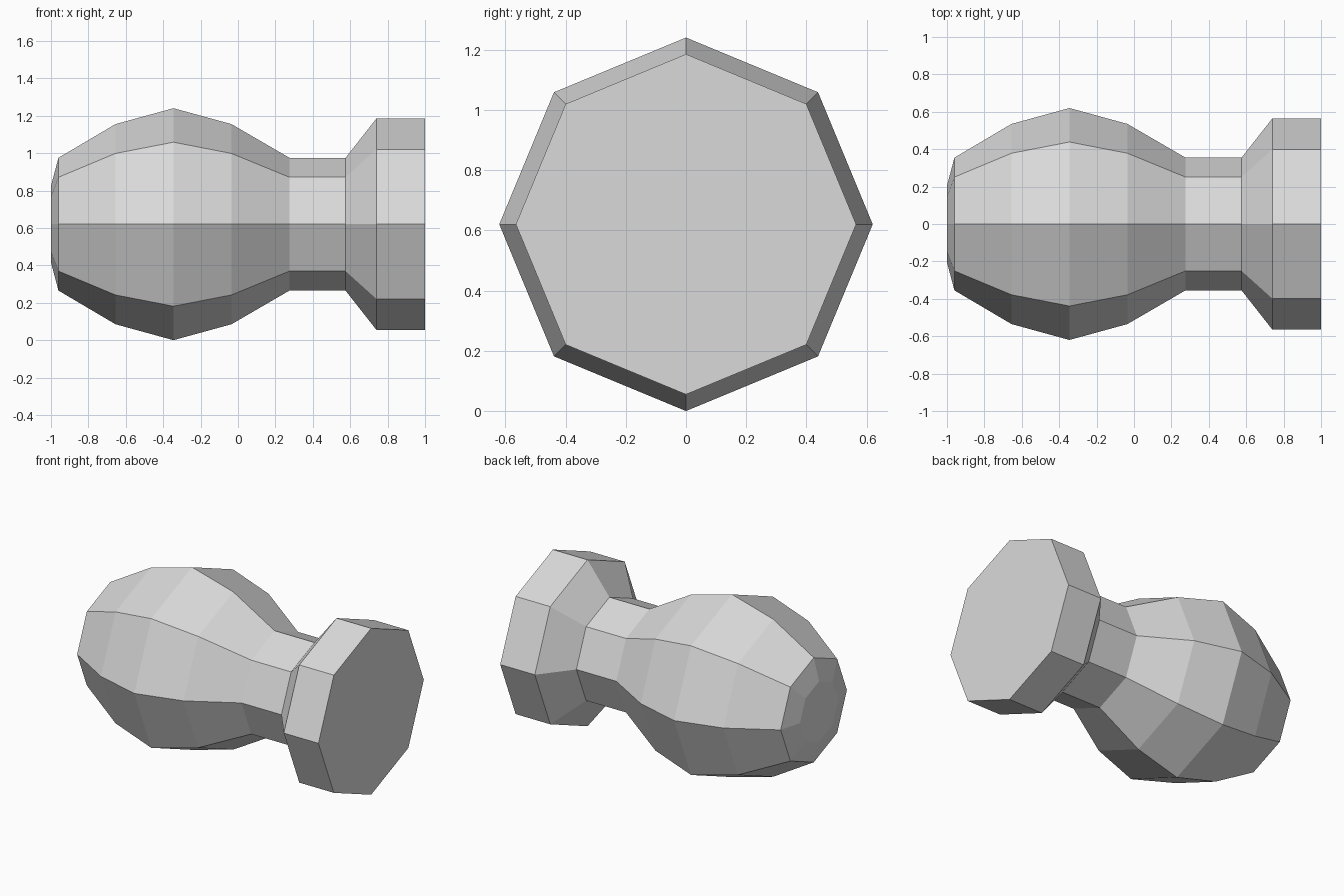
import bpy
import bmesh
from math import cos, sin, tau

cube = bpy.data.objects.get("Cube")
if cube:
    bpy.data.objects.remove(cube, do_unlink=True)

SIDES = 8
AXIS_HEIGHT = 0.62

# One plain grey for the whole knob
grey = bpy.data.materials.new("light_grey")
grey.use_nodes = True
colour = (0.7, 0.7, 0.7, 1)
grey.diffuse_color = colour
grey.node_tree.nodes["Principled BSDF"].inputs["Base Color"].default_value = colour

# Profile along x: (position, radius) from the rounded grip to the flat base
profile = [
    (-1.0, 0.205), (-0.96, 0.355),                       # blunt tip
    (-0.655, 0.535), (-0.345, 0.62), (-0.035, 0.535),    # bulging grip
    (0.275, 0.355), (0.575, 0.355),                      # neck
    (0.74, 0.565), (1.0, 0.565),                         # flared base
]


def lathe(name, profile, material):
    """Closed octagonal body turned around the x axis."""
    bm = bmesh.new()
    rings = []
    for x, radius in profile:
        rings.append([
            bm.verts.new((x, radius * cos(tau * i / SIDES), radius * sin(tau * i / SIDES)))
            for i in range(SIDES)
        ])
    for a, b in zip(rings, rings[1:]):
        for i in range(SIDES):
            j = (i + 1) % SIDES
            bm.faces.new((a[i], a[j], b[j], b[i]))
    bm.faces.new(rings[0])
    bm.faces.new(rings[-1])
    bmesh.ops.recalc_face_normals(bm, faces=bm.faces)
    mesh = bpy.data.meshes.new(name)
    bm.to_mesh(mesh)
    bm.free()
    mesh.materials.append(material)
    obj = bpy.data.objects.new(name, mesh)
    bpy.context.collection.objects.link(obj)
    return obj


knob = lathe("knob_body", profile, grey)
knob.location.z = AXIS_HEIGHT
